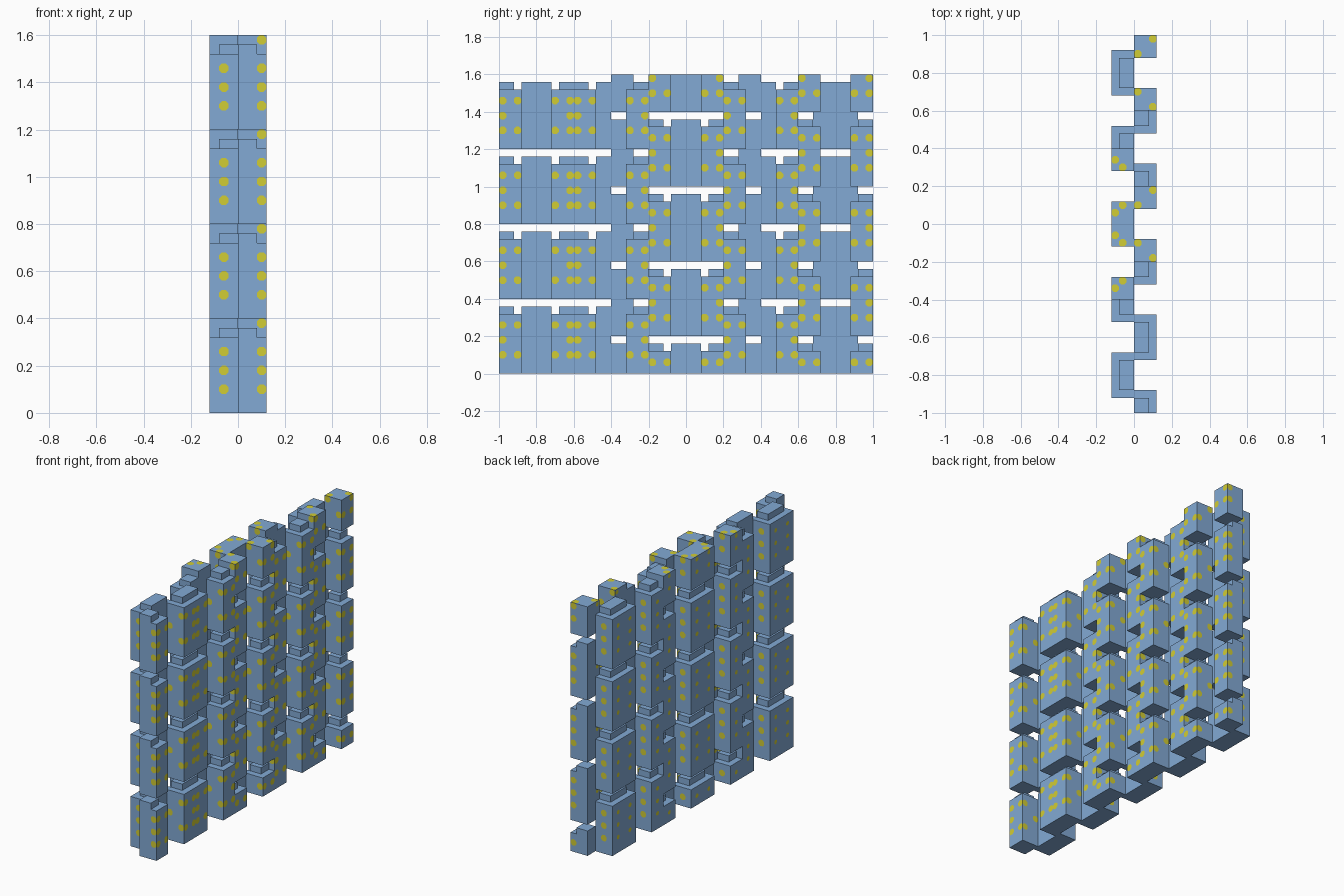
import bpy
import bmesh
from math import floor
from mathutils import Matrix, Vector

if "Cube" in bpy.data.objects:
    bpy.data.objects.remove(bpy.data.objects["Cube"], do_unlink=True)

CELL = 0.04       # small grid step
DEPTH = 0.12      # column depth
HALF = 0.12       # half of a column's width
PERIOD = 0.4      # spacing of the blocks
TOP = 1.6
CORNER = 0.293    # share of a cell edge cut off to make an octagon


def material(name, rgb):
    m = bpy.data.materials.new(name)
    m.use_nodes = True
    m.diffuse_color = (*rgb, 1)
    m.node_tree.nodes["Principled BSDF"].inputs["Base Color"].default_value = (*rgb, 1)
    return m


blue = material("wall blue", (0.225, 0.40, 0.66))
yellow = material("dot yellow", (0.64, 0.61, 0.035))


def slab(bm, side, depth, y0, y1, z0, z1):
    """Box between the middle plane and the given depth, trimmed to the wall height."""
    z0, z1 = max(z0, 0), min(z1, TOP)
    if z1 - z0 > 0.001:
        xs = sorted((0, side * depth))
        low, high = Vector((xs[0], y0, z0)), Vector((xs[1], y1, z1))
        mat = Matrix.Translation((low + high) / 2) @ Matrix.Diagonal((*(high - low), 1))
        bmesh.ops.create_cube(bm, size=1, matrix=mat)


def cell_of(point):
    return tuple(floor(v / CELL) for v in point)


def cut_grid(bm):
    """Score all blocks along the cell grid."""
    for axis in range(3):
        values = [v.co[axis] for v in bm.verts]
        normal = Vector([float(i == axis) for i in range(3)])
        for k in range(round(min(values) / CELL) + 1, round(max(values) / CELL)):
            bmesh.ops.bisect_plane(bm, geom=bm.verts[:] + bm.edges[:] + bm.faces[:],
                                   dist=1e-5, plane_co=normal * k * CELL,
                                   plane_no=normal)


def paint_dots(bm, cells):
    """Cut a flush octagon into every outer face of the given cells."""
    bm.normal_update()
    faces = [f for f in bm.faces
             if cell_of(f.calc_center_median() - f.normal * CELL / 2) in cells]
    corners = {f: f.verts[:] for f in faces}
    for edge in {e for f in faces for e in f.edges}:
        start, end = edge.verts
        mid = bmesh.utils.edge_split(edge, start, CORNER)[1]
        rest = next(e for e in mid.link_edges if end in e.verts)
        bmesh.utils.edge_split(rest, mid, (1 - 2 * CORNER) / (1 - CORNER))
    small = []
    for face, verts in corners.items():
        for v in verts:
            loop = next(lp for lp in face.loops if lp.vert == v)
            a, b = loop.link_loop_prev.vert, loop.link_loop_next.vert
            other = bmesh.utils.face_split(face, a, b)[0]
            if v in face.verts:
                face = other
        face.material_index = 1
        if face.normal.x < -0.9:
            small.append(face)
    # the dots on the -x faces are smaller
    rings = bmesh.ops.inset_individual(bm, faces=small, thickness=0.007)["faces"]
    for ring in rings:
        ring.material_index = 0


def stack(name, side, centre, ends, shifted):
    """Stack of blocks with necks; ends lists the half columns present (-1, 1)."""
    bm, cells = bmesh.new(), set()
    lo, hi = (-1 in ends), (1 in ends)
    inset = HALF - CELL
    first = -PERIOD / 2 if shifted else 0
    for i in range(5 if shifted else 4):
        z = first + i * PERIOD
        slab(bm, side, DEPTH, centre - HALF * lo, centre + HALF * hi, z, z + 0.32)
        slab(bm, side, DEPTH - CELL, centre - inset * lo, centre + inset * hi,
             z + 0.32, z + 0.36)
        # dots on the broad face and on the narrow side faces
        for level, dz in enumerate((0.1, 0.18, 0.26)):
            if side > 0:
                spots = ((0.1, 0.02), (0.02 if level == 1 else 0.1, 0.1))
            else:
                spots = ((0.1, 0.06), (0.06, 0.1))
            cells.update(cell_of((side * x, centre + end * y, z + dz))
                         for end in ends for x, y in spots)
    cut_grid(bm)
    paint_dots(bm, cells)
    mesh = bpy.data.meshes.new(name)
    bm.to_mesh(mesh)
    bm.free()
    mesh.materials.append(blue)
    mesh.materials.append(yellow)
    bpy.context.collection.objects.link(bpy.data.objects.new(name, mesh))


# Columns on the +x side: centre, half columns, shifted up by half a block or not
left_columns = [
    (-1.0, (1,), False), (-0.6, (-1, 1), False),
    (-0.2, (-1,), False), (-0.2, (1,), True),
    (0.2, (-1,), True), (0.2, (1,), False),
    (0.6, (-1,), False), (0.6, (1,), True), (1.0, (-1,), True),
]
# Columns on the -x side
right_columns = [
    (-0.8, (-1, 1), False),
    (-0.4, (-1,), False), (-0.4, (1,), True), (0.0, (-1, 1), True),
    (0.4, (-1,), True), (0.4, (1,), False), (0.8, (-1, 1), False),
]
for label, side, columns in (("left", 1, left_columns), ("right", -1, right_columns)):
    for n, (centre, ends, shifted) in enumerate(columns, 1):
        stack(f"{label}_column_{n}", side, centre, ends, shifted)
